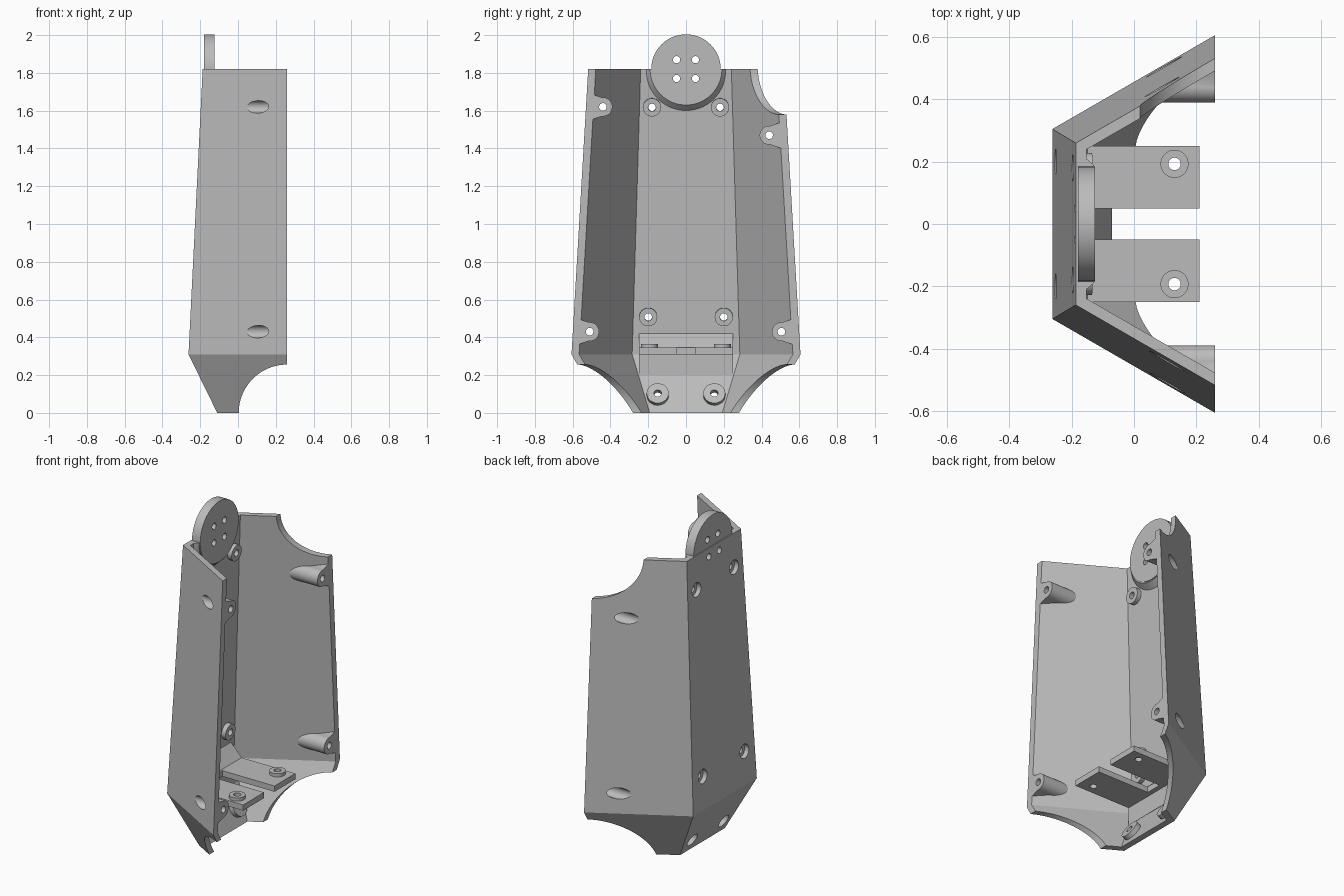
import bpy, bmesh
from mathutils import Vector, Matrix

if "Cube" in bpy.data.objects:
    bpy.data.objects.remove(bpy.data.objects["Cube"])

grey = bpy.data.materials.new("plain grey")
grey.diffuse_color = (0.5, 0.5, 0.5, 1)
grey.use_nodes = True
grey.node_tree.nodes["Principled BSDF"].inputs["Base Color"].default_value = grey.diffuse_color


def finish(bm, name):
    bmesh.ops.recalc_face_normals(bm, faces=bm.faces)
    me = bpy.data.meshes.new(name)
    bm.to_mesh(me)
    bm.free()
    me.materials.append(grey)
    ob = bpy.data.objects.new(name, me)
    bpy.context.collection.objects.link(ob)
    return ob


def rod(a, b, r1, r2=None, name="cutter", n=48):
    """Cylinder or cone from point a to point b."""
    a, b = Vector(a), Vector(b)
    rot = Vector((0, 0, 1)).rotation_difference(b - a).to_matrix().to_4x4()
    bm = bmesh.new()
    bmesh.ops.create_cone(bm, cap_ends=True, segments=n, radius1=r1,
                          radius2=r1 if r2 is None else r2, depth=(b - a).length,
                          matrix=Matrix.Translation((a + b) / 2) @ rot)
    return finish(bm, name)


def loft(rings, name="cutter"):
    """Closed solid through rings with equal point counts."""
    bm = bmesh.new()
    vs = [[bm.verts.new(p) for p in ring] for ring in rings]
    n = len(vs[0])
    for lo, hi in zip(vs, vs[1:]):
        for i in range(n):
            j = (i + 1) % n
            bm.faces.new((lo[i], lo[j], hi[j], hi[i]))
    bm.faces.new(vs[0])
    bm.faces.new(vs[-1])
    return finish(bm, name)


def box(x0, x1, y0, y1, z0, z1):
    return loft([[(x0, y0, z), (x1, y0, z), (x1, y1, z), (x0, y1, z)] for z in (z0, z1)])


def combine(ob, others, op):
    """Apply booleans one after another, then remove the helpers."""
    for o in others:
        m = ob.modifiers.new("bool", 'BOOLEAN')
        m.operation, m.solver, m.object = op, 'EXACT', o
        dg = bpy.context.evaluated_depsgraph_get()
        me = bpy.data.meshes.new_from_object(ob.evaluated_get(dg))
        ob.modifiers.clear()
        ob.data = me
        bpy.data.objects.remove(o)


def section(z, x, y, front):
    """Trapezoid slice: back edge at x, sides flaring 30 degrees."""
    w = y + 0.577 * (front - x)
    return [(x, -y, z), (front, -w, z), (front, w, z), (x, y, z)]


# Shell: outer solid, and a cavity that leaves the wall thickness
shell = loft([section(0, -0.11, 0.215, 0.26), section(0.31, -0.262, 0.305, 0.26),
              section(1.82, -0.187, 0.26, 0.26)], "shell")
cavity = loft([section(-0.1, -0.021, 0.162, 0.4), section(0.31, -0.227, 0.285, 0.4),
               section(1.92, -0.147, 0.237, 0.4)])
bosses, cuts = [], []

# Screw bosses along the open edges, with counterbores from outside
for y, z in ((-0.44, 1.62), (-0.51, 0.43), (0.44, 1.47), (0.505, 0.43)):
    s = 1 if y > 0 else -1
    bosses.append(rod((-0.1, y, z), (0.5, y, z), 0.05))
    bosses.append(loft([[(x, y, z - 0.048), (x, y + s * 0.2, z - 0.115),
                         (x, y + s * 0.2, z + 0.115), (x, y, z + 0.048)]
                        for x in (-0.1, 0.5)]))
    cuts.append(rod((-0.4, y, z), (0.2, y, z), 0.033))
    cuts.append(rod((0.1, y, z), (0.4, y, z), 0.02))

# Round screw bosses on the back wall
upper, lower = Vector((0.9988, 0, -0.0497)), Vector((0.898, 0, 0.44))
for x, y, z, n, r in ((-0.197, 0.18, 1.62, upper, 0.048), (-0.252, 0.2, 0.51, upper, 0.048),
                      (-0.148, 0.15, 0.077, lower, 0.058)):
    for s in (-1, 1):
        p = Vector((x, s * y, z))
        bosses.append(rod(p + n * 0.01, p + n * 0.062, r))
        cuts.append(rod(p - n * 0.05, p + n * 0.12, 0.02))
        cuts.append(rod(p - n * 0.05, p + n * 0.028, 0.042))

# Round cut-outs: both lower corners, one upper corner
cuts.append(rod((0.26, -0.8, 0), (0.26, 0.8, 0), 0.256, n=96))
cuts.append(rod((0.26, 0.2, 1.82), (0.26, 0.8, 1.82), 0.24, n=96))


def disc_holes():
    return [rod((-0.4, y, z), (0, y, z), 0.019) for y in (-0.05, 0.05) for z in (1.77, 1.87)]


combine(cavity, bosses, 'DIFFERENCE')
combine(shell, [cavity] + cuts + disc_holes(), 'DIFFERENCE')

# Pivot disc with a tapered collar on the wall
disc = rod((-0.18, 0, 1.82), (-0.125, 0, 1.82), 0.184, name="pivot_disc", n=96)
collar = rod((-0.175, 0, 1.82), (-0.13, 0, 1.82), 0.23, 0.19, n=96)
combine(collar, [box(-0.5, 0.5, -0.5, 0.5, 1.82, 2.5)], 'DIFFERENCE')
combine(disc, [collar], 'UNION')
combine(disc, disc_holes(), 'DIFFERENCE')

# Forked shelf with wedge, lower rib and two raised screw rings
profile = [(-0.24, 0.42), (-0.222, 0.42), (-0.15, 0.345), (0.21, 0.345), (0.21, 0.31),
           (-0.17, 0.31), (-0.17, 0.2), (-0.19, 0.2), (-0.24, 0.31)]
shelf = loft([[(x, y, z) for x, z in profile] for y in (-0.25, 0.25)], "shelf")
combine(shelf, [box(-0.14, 0.3, -0.05, 0.05, 0.1, 0.5)], 'DIFFERENCE')
combine(shelf, [rod((0.13, y, 0.33), (0.13, y, 0.365), 0.045) for y in (-0.193, 0.193)], 'UNION')
combine(shelf, [rod((0.13, y, 0.2), (0.13, y, 0.5), 0.02) for y in (-0.193, 0.193)], 'DIFFERENCE')

# Smooth the round surfaces, keep the edges sharp
for ob in (shell, disc, shelf):
    bpy.ops.object.select_all(action='DESELECT')
    ob.select_set(True)
    bpy.context.view_layer.objects.active = ob
    bpy.ops.object.shade_smooth_by_angle(angle=0.4)
